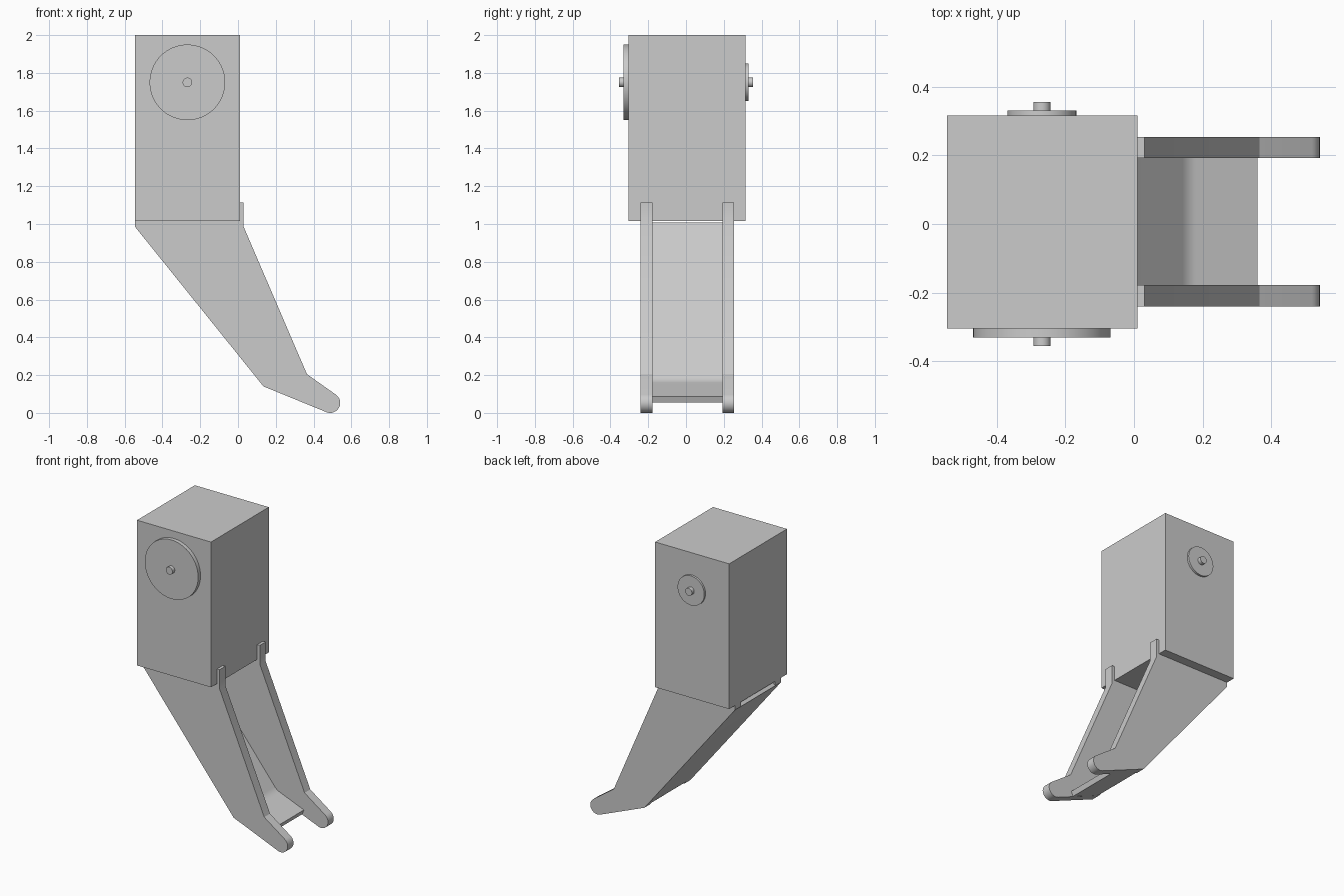
import bpy
import bmesh
import math
from mathutils import Vector

cube = bpy.data.objects.get("Cube")
if cube:
    bpy.data.objects.remove(cube, do_unlink=True)

GREY = (0.6, 0.6, 0.6, 1.0)
grey = bpy.data.materials.new("light grey")
grey.use_nodes = True
grey.diffuse_color = GREY
grey.node_tree.nodes["Principled BSDF"].inputs["Base Color"].default_value = GREY


def extrude_profile(name, points, y0, y1, smooth=False):
    """Extrude an (x, z) outline from y0 to y1."""
    bm = bmesh.new()
    face = bm.faces.new([bm.verts.new((x, y0, z)) for x, z in points])
    result = bmesh.ops.extrude_face_region(bm, geom=[face])
    moved = [v for v in result["geom"] if isinstance(v, bmesh.types.BMVert)]
    bmesh.ops.translate(bm, verts=moved, vec=(0, y1 - y0, 0))
    bmesh.ops.recalc_face_normals(bm, faces=bm.faces)
    mesh = bpy.data.meshes.new(name)
    bm.to_mesh(mesh)
    bm.free()
    obj = bpy.data.objects.new(name, mesh)
    bpy.context.collection.objects.link(obj)
    mesh.materials.append(grey)
    if smooth:
        bpy.ops.object.select_all(action="DESELECT")
        obj.select_set(True)
        bpy.context.view_layer.objects.active = obj
        bpy.ops.object.shade_smooth_by_angle(angle=math.radians(25))
    return obj


def arc(cx, cz, radius, start, end, steps):
    """Points on an arc, angles in degrees."""
    angles = [math.radians(start + (end - start) * i / steps) for i in range(steps + 1)]
    return [(cx + radius * math.cos(a), cz + radius * math.sin(a)) for a in angles]


def disc(name, radius, y0, y1):
    points = arc(-0.268, 1.75, radius, 0, 360, 64)[:-1]
    extrude_profile(name, points, y0, y1, smooth=True)


def rounded_bend(corner, before, after, length, steps=8):
    """Replace a corner by a smooth curve between two directions."""
    a, b = corner - before * length, corner + after * length
    ts = [i / steps for i in range(steps + 1)]
    return [a * (1 - t) ** 2 + corner * 2 * t * (1 - t) + b * t * t for t in ts]


# Main box
BACK, FRONT = 0.316, -0.304
extrude_profile("main_box", [(-0.545, 1.015), (0.01, 1.015), (0.01, 2), (-0.545, 2)],
                FRONT, BACK)

# Discs and axle pins on the front and back of the box
disc("front_disc", 0.2, FRONT, -0.33)
disc("front_pin", 0.025, -0.33, -0.355)
disc("back_disc", 0.1, BACK, 0.33)
disc("back_pin", 0.025, 0.33, 0.355)

# Two side arms with a rounded tip and a tab against the box
arm = [(0.01, 1.015), (-0.545, 1.015), (-0.545, 0.985), (0.135, 0.14)]
arm += arc(0.488, 0.053, 0.053, -112, 56, 16)
arm += [(0.365, 0.205), (0.03, 0.985), (0.03, 1.115), (0.01, 1.115)]
extrude_profile("front_arm", arm, -0.24, -0.178, smooth=True)
extrude_profile("back_arm", arm, 0.192, 0.253, smooth=True)

# Bent sheet joining the arms along their lower edge
THICK = 0.035
top, bend, end = Vector((-0.545, 0.985)), Vector((0.135, 0.14)), Vector((0.347, 0.055))
d1, d2 = (bend - top).normalized(), (end - bend).normalized()
n1, n2 = Vector((-d1.y, d1.x)), Vector((-d2.y, d2.x))
miter = (n1 + n2).normalized()
inner_bend = bend + miter * (THICK / miter.dot(n1))
sheet = [top, *rounded_bend(bend, d1, d2, 0.034), end, end + n2 * THICK]
sheet += reversed(rounded_bend(inner_bend, d1, d2, 0.025))
sheet.append(top + n1 * THICK)
extrude_profile("bent_sheet", [tuple(p) for p in sheet], -0.178, 0.192, smooth=True)
